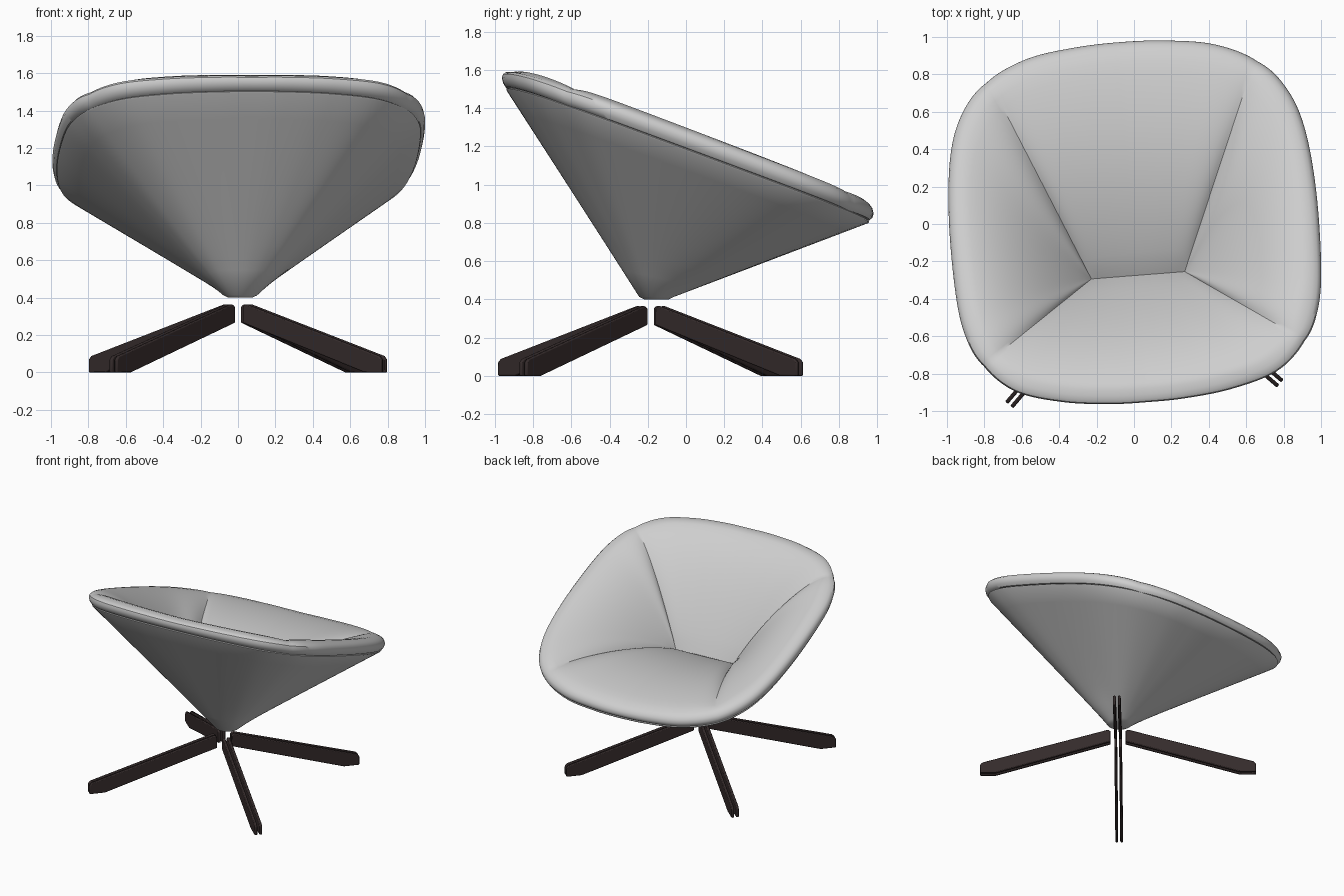
import bpy, bmesh, math
from mathutils import Vector

cube = bpy.data.objects.get("Cube")
if cube:
    bpy.data.objects.remove(cube, do_unlink=True)


def material(name, rgb):
    m = bpy.data.materials.new(name)
    m.use_nodes = True
    col = (*rgb, 1)
    m.diffuse_color = col
    m.node_tree.nodes["Principled BSDF"].inputs["Base Color"].default_value = col
    return m


fabric = material("light_grey_fabric", (0.62, 0.62, 0.62))
wood = material("dark_brown_wood", (0.035, 0.024, 0.024))
TURN = math.radians(4.5)


def make_object(name, bm, mat, angle):
    mesh = bpy.data.meshes.new(name)
    bm.to_mesh(mesh)
    bm.free()
    ob = bpy.data.objects.new(name, mesh)
    bpy.context.collection.objects.link(ob)
    mesh.materials.append(mat)
    bpy.ops.object.select_all(action='DESELECT')
    ob.select_set(True)
    bpy.context.view_layer.objects.active = ob
    bpy.ops.object.shade_smooth_by_angle(angle=math.radians(angle))
    return ob


def loft(rings, cap=False):
    """Skin closed rings that run clockwise seen from above, outside first."""
    bm = bmesh.new()
    rows = [[bm.verts.new(p) for p in ring] for ring in rings]
    n = len(rows[0])
    for a, b in zip(rows, rows[1:]):
        for i in range(n):
            k = (i + 1) % n
            bm.faces.new((a[i], b[i], b[k], a[k]))
    if cap:
        bm.faces.new(rows[0])
    bmesh.ops.remove_doubles(bm, verts=bm.verts, dist=0.0005)
    return bm


# Rim outline: half of it, mirrored, then smoothed with a spline
half = [(0, .975), (.24, .965), (.5, .925), (.73, .82), (.87, .66), (.95, .44),
        (.985, .1), (.98, -.3), (.945, -.53), (.865, -.70), (.70, -.845),
        (.45, -.92), (.2, -.95), (0, -.955)]
ctrl = [Vector(p) for p in half + [(-x, y) for x, y in half[-2:0:-1]]]
N, STEPS = len(ctrl), 10


def spline(i, t):
    a, b, c, d = (ctrl[(i + k) % N] for k in (-1, 0, 1, 2))
    return 0.5 * (2 * b + (c - a) * t + (2 * a - 5 * b + 4 * c - d) * t * t
                  + (3 * b - a - 3 * c + d) * t ** 3)


outline = [spline(i, s / STEPS) for i in range(N) for s in range(STEPS)]


def rim_height(y):
    return 1.17 - 0.37 * y


def rim_point(p, scale, dz):
    return Vector((p.x * scale, p.y * scale, rim_height(p.y * scale) + dz))


# Four cushion panels: first outline corner, length, hinge x at both ends
HX, HY, HZ = 0.25, -0.275, 0.81
panels = [(3, 6, HX, HX), (9, 8, HX, -HX), (17, 6, -HX, -HX), (23, 6, -HX, HX)]


def panel_info(index):
    """Hinge point and fullness (0 on a seam, 1 mid panel) of an outline sample."""
    q = index / STEPS
    for start, length, xa, xb in panels:
        u = ((q - start) % N) / length
        if u < 1:
            return Vector((xa + (xb - xa) * u, HY, HZ)), 1 - abs(2 * u - 1) ** 8


info = [panel_info(i) for i in range(len(outline))]

# Padded cushion: rolled rim, fuller at the sides, then puffed panels to the hinge
roll = [(.945, -.012), (.978, -.005), (.993, .012), (1.0, .035), (.994, .056),
        (.978, .07), (.955, .078)]
rings = [[rim_point(p, s * (1 - .006 * (1 - f)),
                    dz * (1 + .2 * abs(p.x)) - .006 * (1 - f))
          for p, (h, f) in zip(outline, info)] for s, dz in roll]
ROWS = 20
for r in range(1, ROWS + 1):
    t = r / ROWS
    ring = []
    for start, (h, f) in zip(rings[len(roll) - 1], info):
        p = start.lerp(h, t)
        p.z = start.z + (h.z - start.z) * t ** 1.2
        if t < 1:
            p.z += (0.055 + 0.045 * f) * math.sin(math.pi * t) ** 0.75
        ring.append(p)
    rings.append(ring)
cushion = make_object("seat_cushion", loft(rings), fabric, 35)
cushion.rotation_euler.z = TURN

# Cone shaped outer shell with a small rounded foot and a folded lip
foot = Vector((0, -0.155))


def foot_ring(radius, z):
    ring = []
    for p in outline:
        d = foot + (p - foot).normalized() * radius
        ring.append(Vector((d.x, d.y, z)))
    return ring


base = foot_ring(0.09, 0.412)
edge = [rim_point(p, .972, -.022) for p in outline]
rings = [foot_ring(0.065, 0.4), base]
rings += [[a.lerp(b, k / 8) for a, b in zip(base, edge)] for k in range(1, 9)]
rings += [[rim_point(p, s, dz) for p in outline]
          for s, dz in ((.976, -.014), (.966, -.007), (.935, -.01))]
shell = make_object("outer_shell", loft(rings, cap=True), fabric, 50)
shell.rotation_euler.z = TURN

# Four legs, each a pair of thin planks
leg_profile = [(.055, .265), (.055, .352), (.075, .365), (1.01, .088), (1.028, .07),
               (1.028, 0), (.91, 0)]


def plank(name, offset, angle):
    bm = bmesh.new()
    thick = 0.021
    face = bm.faces.new([bm.verts.new((r, offset - thick / 2, z))
                         for r, z in leg_profile])
    ext = bmesh.ops.extrude_face_region(bm, geom=[face])
    moved = [v for v in ext["geom"] if isinstance(v, bmesh.types.BMVert)]
    bmesh.ops.translate(bm, verts=moved, vec=(0, thick, 0))
    bmesh.ops.recalc_face_normals(bm, faces=bm.faces)
    ob = make_object(name, bm, wood, 30)
    ob.location = (0, -0.185, 0)
    ob.rotation_euler.z = angle
    bevel = ob.modifiers.new("soft_edges", 'BEVEL')
    bevel.width = 0.006
    bevel.segments = 2


for i, place in enumerate(("front_left", "back_left", "back_right", "front_right")):
    heading = math.radians(-45 + 90 * i) + TURN
    for side, offset in (("a", -0.018), ("b", 0.018)):
        plank(f"{place}_leg_plank_{side}", offset, heading)
